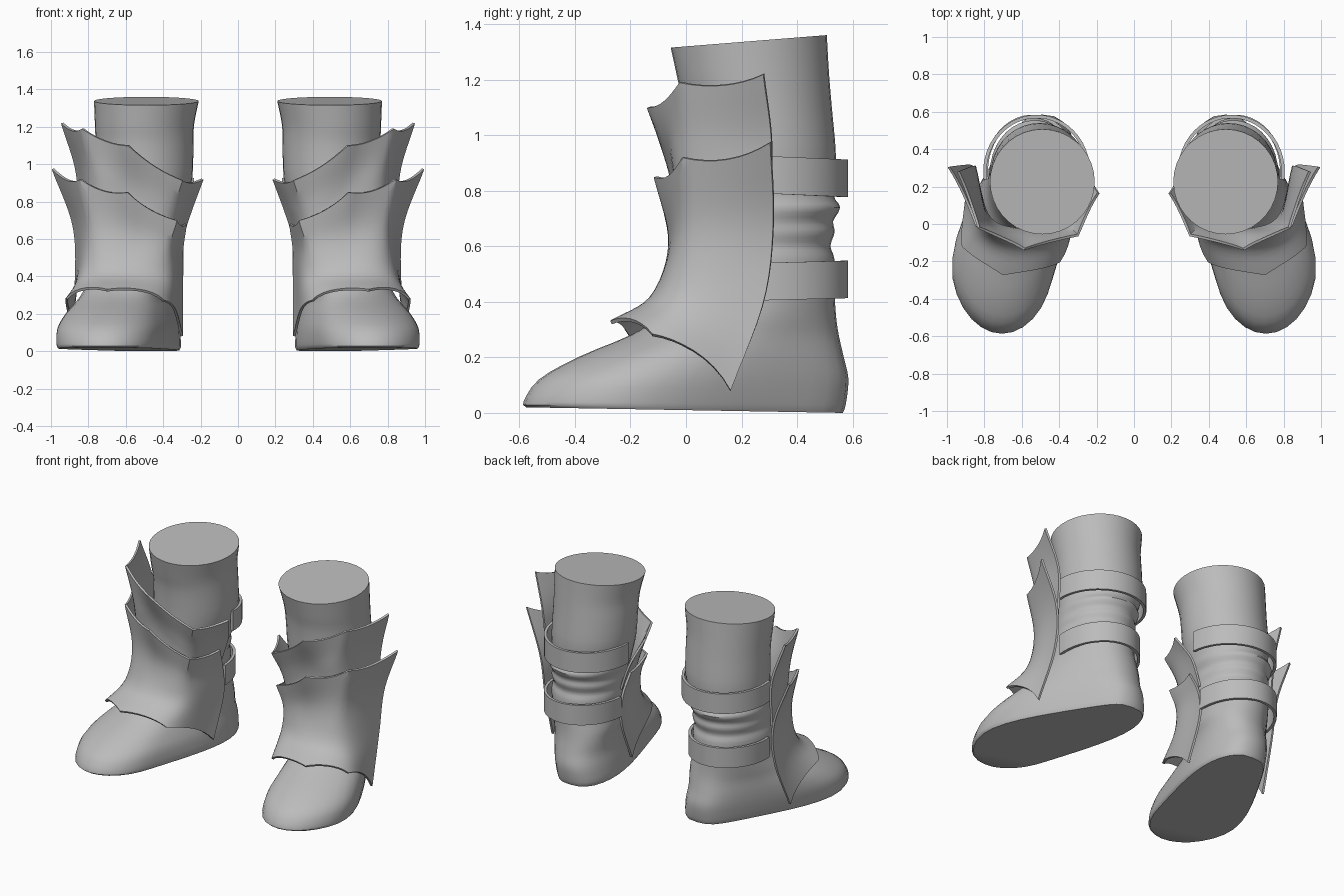
import bpy, bmesh
from math import cos, sin, pi, radians
from mathutils import Vector

cube = bpy.data.objects.get("Cube")
if cube:
    bpy.data.objects.remove(cube)

GREY = (0.5, 0.5, 0.5, 1)
grey = bpy.data.materials.new("plain grey")
grey.use_nodes = True
grey.diffuse_color = GREY
grey.node_tree.nodes["Principled BSDF"].inputs["Base Color"].default_value = GREY


def segment(points, v):
    last = len(points) - 1
    i = min(int(v * last), last - 1)
    return i, v * last - i


def polyline(points, v):
    """Straight lines through the points, v from 0 to 1."""
    i, t = segment(points, v)
    return points[i].lerp(points[i + 1], t)


def spline(points, v):
    """Smooth curve through the points, v from 0 to 1."""
    i, t = segment(points, v)
    b, c = points[i], points[i + 1]
    a = points[i - 1] if i > 0 else 2 * b - c
    d = points[i + 2] if i + 2 < len(points) else 2 * c - b
    return b + ((c - a) + ((2 * a - 5 * b + 4 * c - d) + (3 * (b - c) + d - a) * t) * t) * t / 2


def make_pair(name, rows, closed=False, thickness=0.0):
    """Skin a grid of points, once for each foot."""
    for side, sign in (("left", 1), ("right", -1)):
        bm = bmesh.new()
        grid = [[bm.verts.new((p.x * sign, p.y, p.z)) for p in row] for row in rows]
        n = len(rows[0])
        for low, high in zip(grid, grid[1:]):
            for i in range(n if closed else n - 1):
                j = (i + 1) % n
                bm.faces.new((low[i], low[j], high[j], high[i]))
        if closed:
            bm.faces.new(grid[0])
            bm.faces.new(grid[-1])
            bmesh.ops.recalc_face_normals(bm, faces=bm.faces)
        elif sign < 0:
            bmesh.ops.reverse_faces(bm, faces=bm.faces)
        mesh = bpy.data.meshes.new(side + "_" + name)
        bm.to_mesh(mesh)
        bm.free()
        mesh.materials.append(grey)
        obj = bpy.data.objects.new(mesh.name, mesh)
        bpy.context.collection.objects.link(obj)
        bpy.ops.object.select_all(action="DESELECT")
        obj.select_set(True)
        bpy.context.view_layer.objects.active = obj
        if thickness:
            mod = obj.modifiers.new("thickness", "SOLIDIFY")
            mod.thickness = thickness
            mod.offset = 0
            bpy.ops.object.modifier_apply(modifier=mod.name)
        bpy.ops.object.shade_smooth_by_angle(angle=radians(40))


# Boot slices: back z, front z, back y, front y, back x, front x, back and front half width
SLICES = [
    (0, .02, .565, -.575, .48, .705, .22, .32),
    (.03, .04, .575, -.585, .48, .705, .23, .33),
    (.12, .12, .585, -.53, .49, .7, .23, .33),
    (.2, .2, .568, -.39, .5, .68, .23, .29),
    (.28, .28, .55, -.2, .5, .64, .23, .24),
    (.35, .34, .54, -.11, .51, .6, .23, .24),
    (.44, .42, .535, -.05, .53, .57, .22, .23),
    (.55, .55, .535, -.02, .53, .55, .23, .23),
    (.6, .6, .52, -.01, .53, .54, .22, .23),
    (.65, .64, .535, -.01, .53, .54, .23, .23),
    (.69, .68, .53, 0, .53, .54, .225, .23),
    (.74, .73, .555, 0, .53, .53, .24, .24),
    (.79, .78, .53, 0, .52, .52, .24, .24),
    (.92, .92, .54, 0, .505, .505, .26, .26),
    (1.1, 1.1, .525, -.01, .5, .5, .262, .262),
    (1.22, 1.2, .515, -.03, .5, .5, .265, .265),
    (1.36, 1.315, .507, -.055, .49, .49, .28, .28),
]


def outline(slice_values, count=36):
    zb, zf, yb, yf, xb, xf, wb, wf = slice_values
    foot = max(0, 1 - zb * 2)
    ring = []
    for k in range(count):
        a = 2 * pi * k / count
        t = (1 - cos(a)) / 2
        s = min(1, t / 0.8)
        bend = s * s * (3 - 2 * s)
        power = 1 + foot * 0.3 * (t - 1)
        width = abs(sin(a)) ** power * (wb + (wf - wb) * t)
        x = xb + (xf - xb) * bend + (width if a < pi else -width)
        ring.append(Vector((x, yb + (yf - yb) * t, zb + (zf - zb) * t)))
    return ring


rings = [outline(s) for s in SLICES]
steps = 3 * (len(rings) - 1)
boot = [[spline(column, r / steps) for column in zip(*rings)] for r in range(steps + 1)]
make_pair("boot", boot, closed=True)


# Pointed shin guards: each rib runs bottom to top, ordered from inner to outer side
def guard(name, ribs, low_sag, high_sag, per_rib=8, height=16):
    ribs = [[Vector(p) for p in rib] for rib in ribs]
    spans = len(ribs) - 1
    columns = []
    for k in range(spans * per_rib + 1):
        u = k / per_rib % 1
        scallop = 4 * u * (1 - u)
        low, high = low_sag * scallop, 1 - high_sag * scallop
        column = []
        for r in range(height + 1):
            v = low + (high - low) * r / height
            level = [spline(rib, v) for rib in ribs]
            across = k / (spans * per_rib)
            # Rounded below, straight between the points at the upper rim
            column.append(spline(level, across).lerp(polyline(level, across), max(0, 2 * v - 1)))
        columns.append(column)
    make_pair(name, list(zip(*columns)), thickness=0.014)


guard("lower_shin_guard", [
    [(.3, .16, .08), (.3, .27, .35), (.3, .26, .53), (.28, .2, .68)],
    [(.4, -.2, .27), (.37, -.05, .4), (.37, -.03, .56), (.33, -.05, .7)],
    [(.7, -.27, .325), (.62, -.12, .42), (.58, -.055, .62), (.59, -.11, .85)],
    [(.915, -.12, .28), (.82, -.03, .42), (.79, 0, .65), (.84, -.01, .92)],
    [(.895, .16, .08), (.865, .28, .4), (.88, .315, .68), (.99, .305, .975)],
], 0.05, 0.04)

guard("upper_shin_guard", [
    [(.31, .26, .58), (.25, .25, .76), (.19, .165, .92)],
    [(.39, 0, .58), (.35, -.01, .76), (.3, -.06, .915)],
    [(.58, -.03, .65), (.58, -.045, .88), (.585, -.135, 1.1)],
    [(.77, .03, .65), (.78, 0, .95), (.83, -.02, 1.19)],
    [(.85, .29, .65), (.86, .31, .95), (.94, .28, 1.22)],
], 0, 0.05)


# Straps around the back of the leg, from guard to guard
def strap(name, bottom, top, centre, radius, tilt):
    rows = []
    for z in (bottom, top):
        row = []
        for k in range(25):
            a = radians(-8 + 188 * k / 24)
            row.append(Vector((centre + radius * cos(a), .28 + .295 * sin(a), z - tilt * sin(a))))
        rows.append(row)
    make_pair(name, rows, thickness=0.018)


strap("lower_strap", .405, .54, .545, .245, -.008)
strap("upper_strap", .79, .925, .52, .277, .013)
